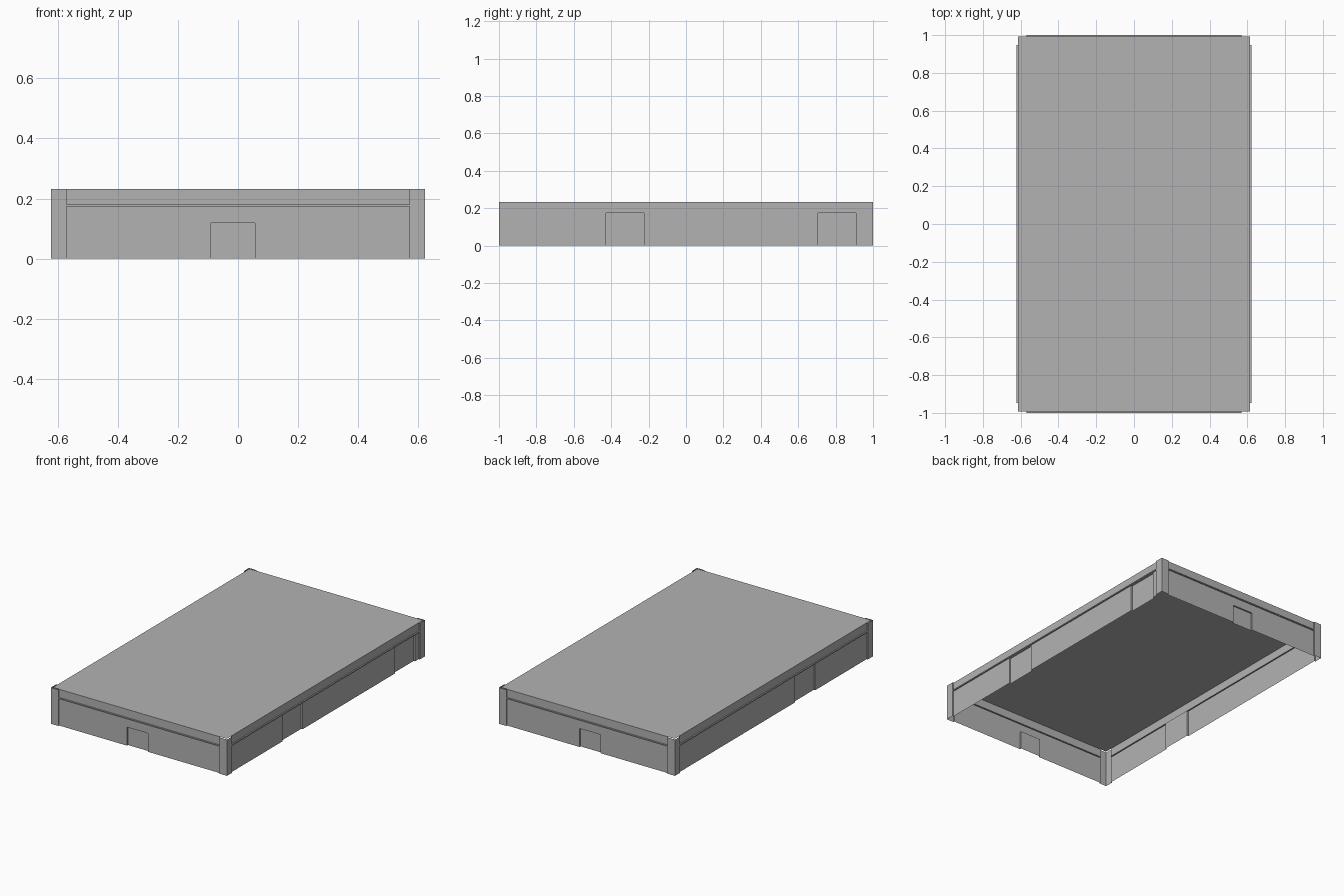
import bpy, bmesh

if "Cube" in bpy.data.objects:
    bpy.data.objects.remove(bpy.data.objects["Cube"])

HX, HY, H = 0.622, 1.0, 0.232      # half width, half length, height
POST = 0.052                       # corner post width
INSET, DOOR = 0.008, 0.018         # depth of wall and door behind the posts
RIB0, RIB1 = 0.173, 0.18           # trim rib bottom and top

grey = bpy.data.materials.new("light_grey")
grey.diffuse_color = (0.45, 0.45, 0.45, 1)
grey.use_nodes = True
grey.node_tree.nodes["Principled BSDF"].inputs["Base Color"].default_value = grey.diffuse_color

# side name -> mapping of (along, depth, height) to space, and whether to flip faces
SIDES = {
    "front": (lambda u, d, z: (u, d - HY, z), False, HX),
    "back": (lambda u, d, z: (u, HY - d, z), True, HX),
    "right": (lambda u, d, z: (HX - d, u, z), False, HY),
    "left": (lambda u, d, z: (d - HX, u, z), True, HY),
}


def make(name, quads, side):
    """Object made of thin sheets, each given by (along, depth, height) corners."""
    to_space, flip, _ = SIDES[side]
    bm = bmesh.new()
    for q in quads:
        pts = [to_space(*p) for p in q]
        if flip:
            pts.reverse()
        bm.faces.new([bm.verts.new(p) for p in pts])
    bmesh.ops.remove_doubles(bm, verts=bm.verts, dist=1e-5)
    me = bpy.data.meshes.new(name)
    bm.to_mesh(me)
    bm.free()
    me.materials.append(grey)
    ob = bpy.data.objects.new(name, me)
    bpy.context.collection.objects.link(ob)


def run(u0, u1, profile):
    """Sheets along the wall following a (depth, height) profile upward."""
    return [[(u0, a, za), (u1, a, za), (u1, b, zb), (u0, b, zb)]
            for (a, za), (b, zb) in zip(profile, profile[1:]) if (a, za) != (b, zb)]


def jamb(u, d0, d1, z0, z1):
    """Upright return between two depths."""
    return [(u, d0, z0), (u, d1, z0), (u, d1, z1), (u, d0, z1)]


small_door = [(-0.09, 0.057, 0.118)]
low_gate = (-0.428, -0.225, RIB0)
openings = {
    "front": small_door,
    "back": small_door,
    "right": [low_gate, (0.706, 0.909, RIB0)],
    "left": [low_gate],
}

for side, doors in openings.items():
    half = SIDES[side][2]
    end = half - POST

    # Lower wall between the openings
    wall, u = [], -end
    for u0, u1, top in doors:
        wall += run(u, u0, [(INSET, 0), (INSET, RIB0)])
        wall += run(u0, u1, [(INSET, top), (INSET, RIB0)])
        u = u1
    wall += run(u, end, [(INSET, 0), (INSET, RIB0)])
    make(side + "_wall", wall, side)

    # Recessed doors with jambs and head
    for i, (u0, u1, top) in enumerate(doors):
        door = run(u0, u1, [(DOOR, 0), (DOOR, top), (INSET, top)])
        door += [jamb(u0, INSET, DOOR, 0, top), jamb(u1, DOOR, INSET, 0, top)]
        make(f"{side}_door_{i + 1}", door, side)

    # Trim rib and upper band
    make(side + "_rib_and_band",
         run(-end, end, [(INSET, RIB0), (0, RIB0), (0, RIB1), (INSET, RIB1), (INSET, H)]), side)

    # Corner post faces with their returns
    flat = [(0, 0), (0, H)]
    make(side + "_post_faces",
         run(-half, -end, flat) + run(end, half, flat)
         + [jamb(-end, 0, INSET, 0, H), jamb(end, INSET, 0, 0, H)], side)

# Flat roof
bpy.ops.mesh.primitive_plane_add(size=2, location=(0, 0, H))
roof = bpy.context.object
roof.name = "roof"
roof.scale = (HX - INSET, HY - INSET, 1)
roof.data.materials.append(grey)
